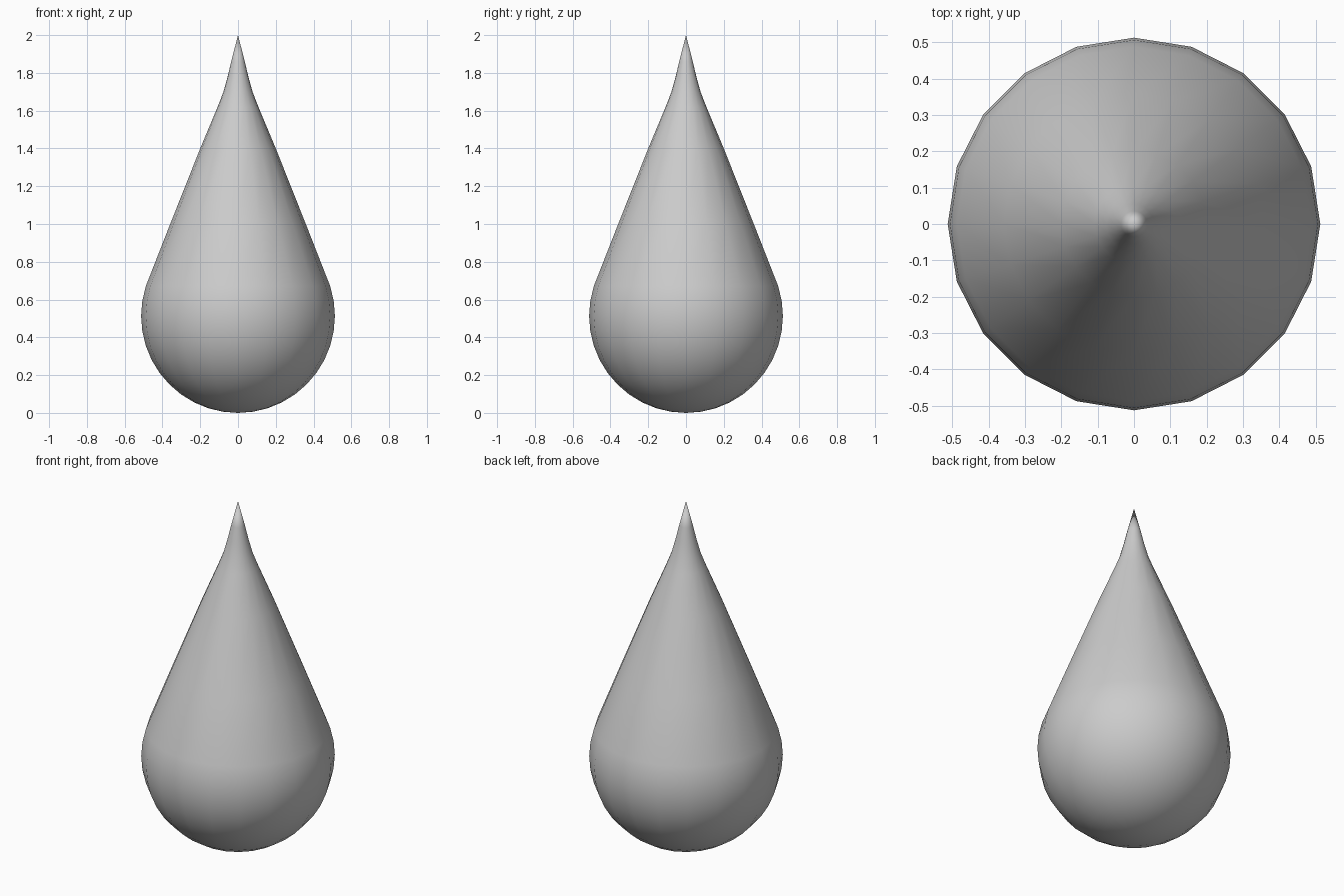
import bpy, bmesh, math

if "Cube" in bpy.data.objects:
    bpy.data.objects.remove(bpy.data.objects["Cube"])

SIDES = 20
R = 0.513          # bulb radius
CZ = R             # bulb centre height

# Profile: round bulb from the bottom to 18 degrees above the equator
profile = []
for i in range(1, 13):
    a = math.radians(-90 + 9 * i)
    profile.append((R * math.cos(a), CZ + R * math.sin(a)))
# Straight taper, then slightly concave neck
profile += [(0.359, 1.0), (0.2, 1.4), (0.108, 1.62), (0.077, 1.7),
            (0.055, 1.78), (0.036, 1.86)]

bm = bmesh.new()
rings = [[bm.verts.new((r * math.cos(2 * math.pi * k / SIDES),
                        r * math.sin(2 * math.pi * k / SIDES), z))
          for k in range(SIDES)] for r, z in profile]
bottom = bm.verts.new((0, 0, 0))
tip = bm.verts.new((0, 0, 2.0))
for k in range(SIDES):
    n = (k + 1) % SIDES
    bm.faces.new((bottom, rings[0][n], rings[0][k]))
    bm.faces.new((tip, rings[-1][k], rings[-1][n]))
    for a, b in zip(rings, rings[1:]):
        bm.faces.new((a[k], a[n], b[n], b[k]))
for f in bm.faces:
    f.smooth = True

# Teardrop body
mesh = bpy.data.meshes.new("teardrop")
bm.to_mesh(mesh)
bm.free()
obj = bpy.data.objects.new("teardrop", mesh)
bpy.context.collection.objects.link(obj)
